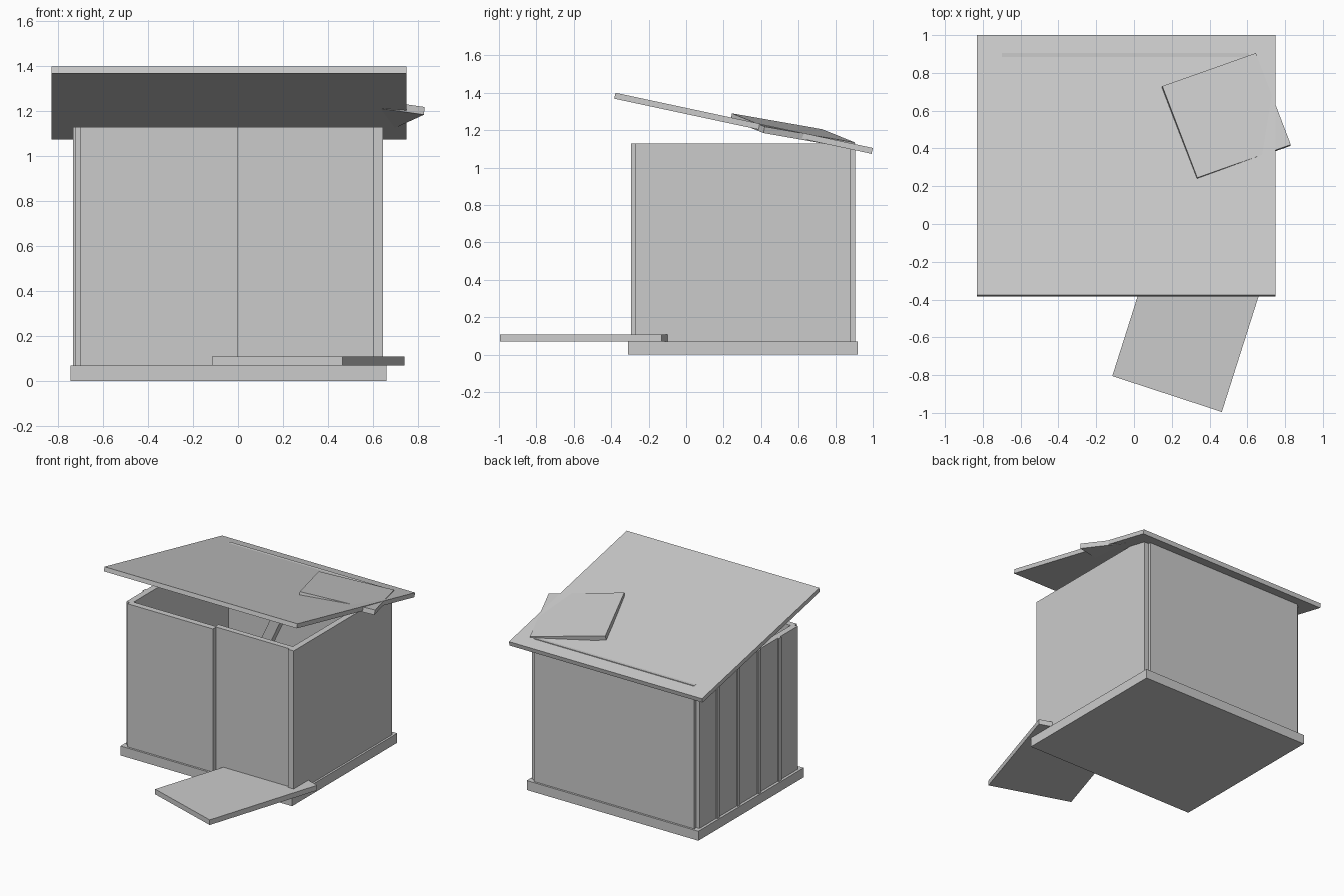
import bpy
import bmesh
from mathutils import Vector

old = bpy.data.objects.get("Cube")
if old:
    bpy.data.objects.remove(old, do_unlink=True)

# Single plain grey
grey = bpy.data.materials.new("plain_grey")
grey.use_nodes = True
colour = (0.6, 0.6, 0.6, 1)
grey.diffuse_color = colour
grey.node_tree.nodes["Principled BSDF"].inputs["Base Color"].default_value = colour


def slab(name, origin, a, b, c):
    """Parallelepiped from a corner and three edge vectors."""
    o, a, b, c = map(Vector, (origin, a, b, c))
    bm = bmesh.new()
    bmesh.ops.create_cube(bm, size=1)
    for v in bm.verts:
        i, j, k = (t + 0.5 for t in v.co)
        v.co = o + a * i + b * j + c * k
    bmesh.ops.recalc_face_normals(bm, faces=bm.faces)
    mesh = bpy.data.meshes.new(name)
    bm.to_mesh(mesh)
    bm.free()
    mesh.materials.append(grey)
    obj = bpy.data.objects.new(name, mesh)
    bpy.context.collection.objects.link(obj)
    return obj


def box(name, x, y, z):
    return slab(name, (x[0], y[0], z[0]), (x[1] - x[0], 0, 0),
                (0, y[1] - y[0], 0), (0, 0, z[1] - z[0]))


def plate(name, corner, end_a, end_b, thickness):
    """Tilted plate whose top passes through three corners."""
    o = Vector(corner)
    a, b = Vector(end_a) - o, Vector(end_b) - o
    n = a.cross(b).normalized()
    if n.z > 0:
        n = -n
    return slab(name, o, a, b, n * thickness)


FLOOR, TOP = 0.07, 1.13
wall_z = (FLOOR, TOP)

# Foundation and walls
box("foundation", (-0.745, 0.66), (-0.31, 0.92), (0, FLOOR))
box("right_wall", (-0.725, -0.68), (-0.27, 0.88), wall_z)
box("left_wall", (0.60, 0.645), (-0.27, 0.88), wall_z)
box("back_wall", (-0.70, 0.61), (0.86, 0.905), wall_z)
box("front_wall_panel", (-0.70, 0), (-0.295, -0.25), wall_z)
box("front_recessed_panel", (-0.01, 0.605), (-0.257, -0.215), wall_z)

# Thin battens on the side wall
for i in range(4):
    y = 0.67 - 0.24 * i
    box(f"wall_batten_{i + 1}", (-0.735, -0.72), (y - 0.015, y + 0.015), wall_z)

# Sloping roof with a loose sheet lying across it
plate("roof", (-0.83, -0.377, 1.40), (0.75, -0.377, 1.40), (-0.83, 1.0, 1.105), 0.032)
plate("loose_roof_sheet", (0.335, 0.245, 1.29), (0.83, 0.42, 1.219),
      (0.15, 0.73, 1.205), 0.035)

# Fallen door lying on the ground in front
plate("fallen_door", (-0.115, -0.805, 0.108), (0.465, -0.995, 0.108),
      (0.16, 0.06, 0.108), 0.038)

# Beam leaning inside
slab("leaning_beam", (-0.45, 0.47, FLOOR), (0.08, 0, -0.0), (0, 0.06, 0), (0.39, 0, 0.83))
